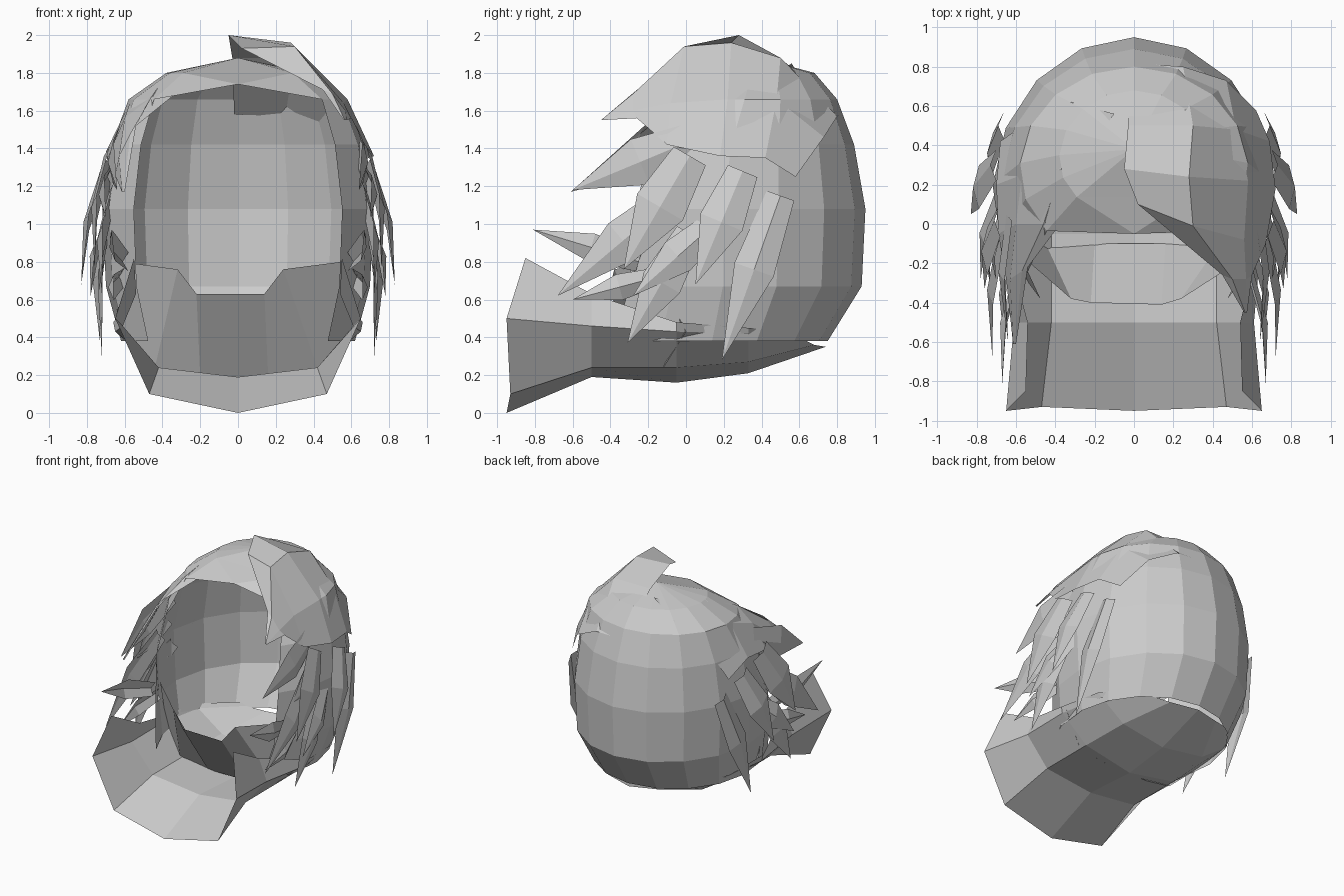
import bpy
from math import sin, cos, radians
from mathutils import Vector


def make(name, verts, faces):
    me = bpy.data.meshes.new(name)
    me.from_pydata([tuple(v) for v in verts], [], faces)
    me.validate()
    me.update()
    ob = bpy.data.objects.new(name, me)
    bpy.context.collection.objects.link(ob)
    return ob


def grid_faces(rows, cols):
    return [(r * cols + c, r * cols + c + 1, (r + 1) * cols + c + 1, (r + 1) * cols + c)
            for r in range(rows - 1) for c in range(cols - 1)]


def sheet(name, rows):
    """Quad sheet through equally long rows of points."""
    return make(name, [p for r in rows for p in r], grid_faces(len(rows), len(rows[0])))


def mirrored(half):
    """Half section from the side to the centre, completed across x = 0."""
    return half + [(-x, y, z) for x, y, z in reversed(half[:-1])]


# Hair shell: rings open at the face (z, half width, centre y, front radius, back radius)
rings = [(.38, .62, .10, .75, .65), (.67, .70, .15, .70, .78), (1.08, .72, .15, .65, .80),
         (1.42, .67, .20, .60, .69), (1.66, .58, .28, .49, .52), (1.80, .38, .33, .30, .35)]
N = 13
verts = []
for z, w, c, af, ab in rings:
    for i in range(N):
        a = radians(-40 + 260 * i / (N - 1))
        verts.append((w * cos(a), c + (ab if sin(a) > 0 else af) * sin(a), z))
faces = grid_faces(len(rings), N)
apex, mid = len(verts), len(verts) + 1
verts += [(0, .38, 1.88), (0, -.05, 1.74)]
top, low = 5 * N, 4 * N
faces += [(top + i, top + i + 1, apex) for i in range(N - 1)]
faces += [(top + N - 1, top, apex), (mid, low, top), (mid, top, top + N - 1),
          (mid, top + N - 1, low + N - 1)]
make("hair_shell", verts, faces)

# Collar: scoop flaring forward, closing the underside at the back
collar = [
    [(.55, -.85, .82), (.65, -.95, .50), (.47, -.93, .10), (0, -.95, 0)],
    [(.54, -.50, .63), (.61, -.50, .46), (.42, -.50, .24), (0, -.50, .19)],
    [(.66, -.05, .48), (.65, -.05, .43), (.42, -.05, .24), (0, -.05, .16)],
    [(.62, .33, .45), (.59, .33, .42), (.38, .33, .27), (0, .33, .21)],
    [(.40, .60, .42), (.36, .62, .39), (.22, .68, .36), (0, .74, .35)],
]
sheet("collar", [mirrored(r) for r in collar])

# Jaw panel: overhanging sheet behind the scoop
sheet("jaw_panel", [
    [(-.62, -.12, .80), (-.32, -.38, .76), (-.22, -.40, .63), (.14, -.41, .63),
     (.24, -.38, .76), (.55, -.18, .80)],
    [(-.65, .0, .43), (-.44, -.12, .24), (-.20, -.10, .19), (.16, -.10, .19),
     (.42, -.12, .24), (.65, .0, .43)]])

# Swept top tufts, parted left of the centre
sheet("right_top_tuft", [
    [(-.02, .82, 1.58), (.25, .80, 1.57), (.47, .73, 1.46), (.62, .58, 1.25)],
    [(-.03, .50, 1.88), (.30, .50, 1.88), (.52, .48, 1.66), (.69, .42, 1.35)],
    [(-.05, .28, 2.0), (.28, .24, 1.96), (.58, .22, 1.66), (.72, .18, 1.36)],
    [(.02, .10, 1.93), (.30, -.01, 1.94), (.56, -.08, 1.64), (.67, -.10, 1.42)],
    [(.45, -.26, 1.71), (.50, -.28, 1.69), (.57, -.28, 1.60), (.60, -.26, 1.56)],
    [(.56, -.45, 1.55), (.565, -.45, 1.55), (.57, -.45, 1.55), (.575, -.45, 1.55)]])
sheet("left_top_tuft", [
    [(-.10, .56, 1.85), (-.32, .62, 1.74), (-.54, .52, 1.55), (-.68, .42, 1.28)],
    [(-.22, .40, 1.76), (-.37, .28, 1.80), (-.57, .25, 1.65), (-.70, .20, 1.38)],
    [(-.33, .06, 1.69), (-.46, .00, 1.67), (-.60, .00, 1.56), (-.69, -.05, 1.35)],
    [(-.54, -.22, 1.52), (-.57, -.24, 1.48), (-.63, -.28, 1.36), (-.65, -.28, 1.26)],
    [(-.60, -.61, 1.17), (-.605, -.61, 1.17), (-.61, -.61, 1.17), (-.615, -.61, 1.17)]])


def lock(name, side, root, tip, width):
    """Folded pointed blade; side mirrors it in x."""
    a, t = Vector(root), Vector(tip)
    d = t - a
    across = Vector((0, -d.z, d.y)).normalized() * width / 2
    m = a.lerp(t, .45) + Vector((.03, 0, 0))
    ridge = Vector((.03, 0, 0))
    pts = [a - across * .7, a + ridge, a + across * .7, m - across, m + ridge, m + across, t]
    pts = [(p.x * side, p.y, p.z) for p in pts]
    make(name, pts, [(0, 1, 4, 3), (1, 2, 5, 4), (3, 4, 6), (4, 5, 6)])


# Side locks: root, tip, width
locks = [
    ((.62, .05, 1.45), (.64, -.60, 1.18), .26),
    ((.68, .02, 1.36), (.76, -.33, .76), .28),
    ((.66, -.05, 1.15), (.72, -.68, .62), .24),
    ((.58, -.25, .80), (.67, -.81, .97), .15),
    ((.69, .02, .95), (.73, -.31, .37), .22),
    ((.70, .30, 1.28), (.83, .05, .68), .24),
    ((.66, .50, 1.15), (.72, .19, .28), .22),
    ((.68, .15, 1.00), (.78, -.28, .62), .20),
    ((.60, -.15, .72), (.66, -.60, .60), .14),
    ((.66, .05, 1.25), (.70, -.30, 1.04), .24),
]
for side, label in ((1, "right"), (-1, "left")):
    for i, (root, tip, width) in enumerate(locks):
        lock(f"{label}_side_lock_{i + 1}", side, root, tip, width)
